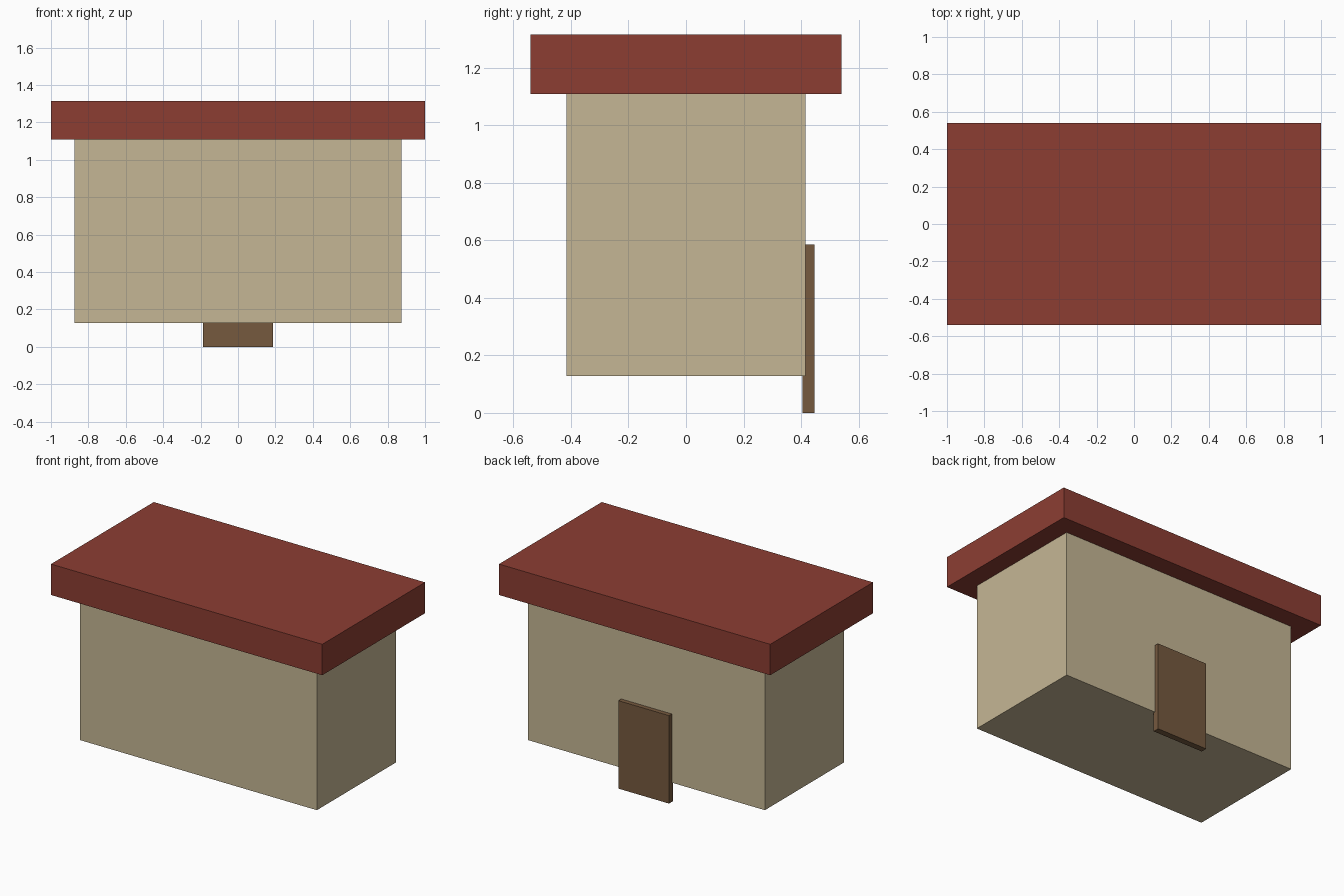
import bpy

if "Cube" in bpy.data.objects:
    bpy.data.objects.remove(bpy.data.objects["Cube"])


def srgb(r, g, b):
    return tuple((c / 255) ** 2.2 for c in (r, g, b)) + (1.0,)


def box(name, lo, hi, color):
    centre = [(a + b) / 2 for a, b in zip(lo, hi)]
    bpy.ops.mesh.primitive_cube_add(size=1, location=centre)
    obj = bpy.context.object
    obj.name = name
    obj.scale = [b - a for a, b in zip(lo, hi)]
    bpy.ops.object.transform_apply(location=False, rotation=False, scale=True)
    mat = bpy.data.materials.new(name + "_paint")
    mat.diffuse_color = color
    mat.use_nodes = True
    mat.node_tree.nodes["Principled BSDF"].inputs["Base Color"].default_value = mat.diffuse_color
    obj.data.materials.append(mat)
    return obj


# Plain block of walls
box("walls", (-0.873, -0.416, 0.128), (0.873, 0.416, 1.109), srgb(196, 181, 147))

# Flat overhanging roof slab
box("roof", (-1.0, -0.541, 1.109), (1.0, 0.541, 1.315), srgb(139, 64, 54))

# Door on the back wall, reaching below the walls to the ground
box("door", (-0.187, 0.405, 0.0), (0.187, 0.446, 0.586), srgb(117, 90, 65))
